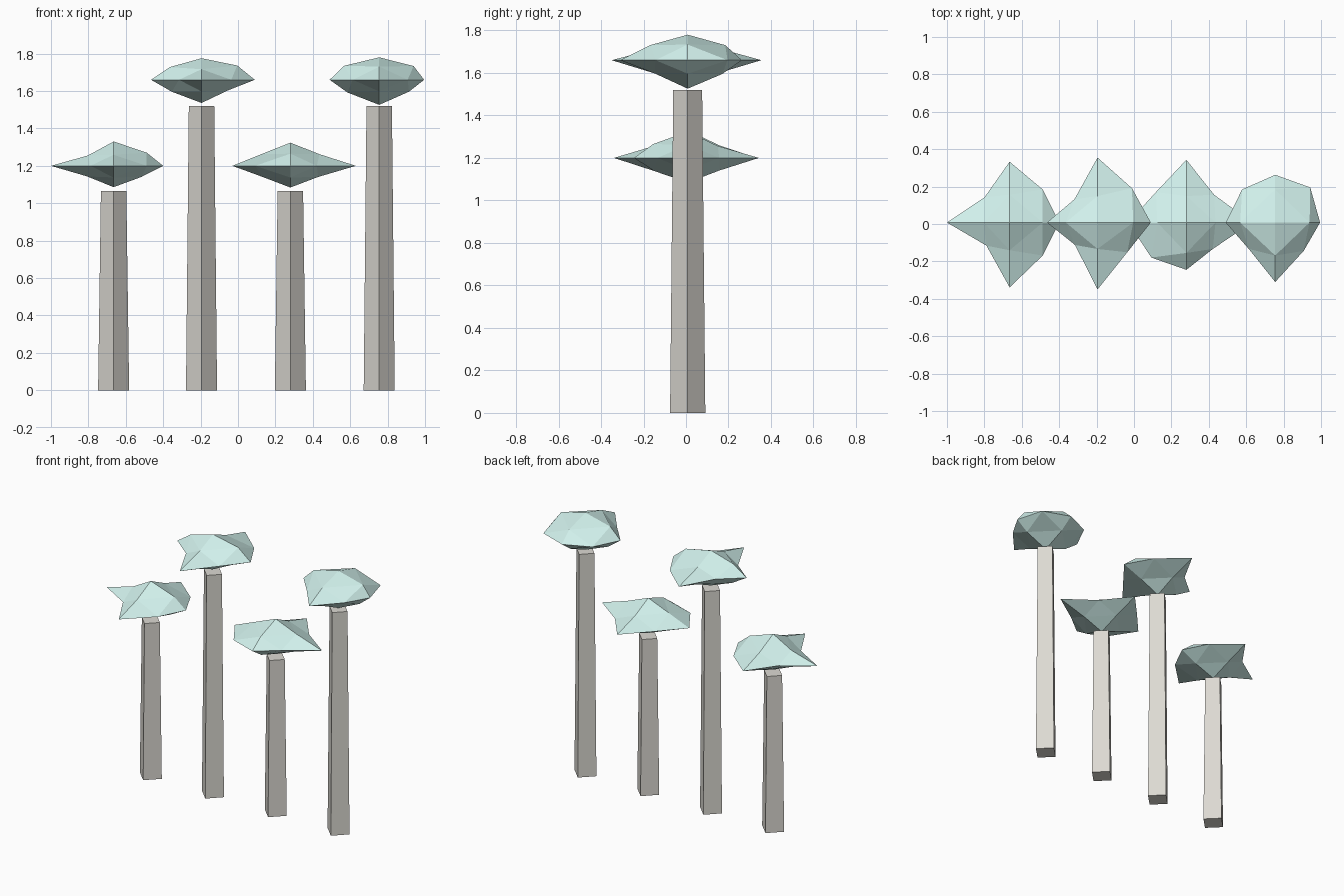
import bpy, bmesh
from mathutils import Vector
from itertools import product

if "Cube" in bpy.data.objects:
    bpy.data.objects.remove(bpy.data.objects["Cube"])

CY = 0.008       # shared y position of the row
SQUASH = 0.4     # vertical flattening of the crowns


def material(name, color):
    m = bpy.data.materials.new(name)
    m.diffuse_color = color
    m.use_nodes = True
    m.node_tree.nodes["Principled BSDF"].inputs["Base Color"].default_value = m.diffuse_color
    return m


BARK = material("bark", (0.72, 0.70, 0.65, 1))
LEAF = material("leaf", (0.64, 0.88, 0.84, 1))


def add_object(name, bm, loc, mat):
    bmesh.ops.recalc_face_normals(bm, faces=bm.faces)
    me = bpy.data.meshes.new(name)
    bm.to_mesh(me)
    bm.free()
    me.materials.append(mat)
    ob = bpy.data.objects.new(name, me)
    ob.location = loc
    bpy.context.collection.objects.link(ob)


def trunk(name, x, height):
    # tapered four-sided post, corners on the axes
    bm = bmesh.new()
    rings = [[bm.verts.new((r * a, r * b, z)) for a, b in ((1, 0), (0, 1), (-1, 0), (0, -1))]
             for r, z in ((0.083, 0), (0.068, height))]
    for i in range(4):
        j = (i + 1) % 4
        bm.faces.new((rings[0][i], rings[0][j], rings[1][j], rings[1][i]))
    bm.faces.new(rings[0][::-1])
    bm.faces.new(rings[1])
    add_object(name, bm, (x, CY, 0), BARK)


# directions: axis tips, equator, upper mids, lower mids
DIRS = [(1, 0, 0), (-1, 0, 0), (0, 1, 0), (0, -1, 0), (0, 0, 1), (0, 0, -1),
        (1, 1, 0), (-1, 1, 0), (-1, -1, 0), (1, -1, 0),
        (1, 0, 1), (-1, 0, 1), (0, 1, 1), (0, -1, 1),
        (1, 0, -1), (-1, 0, -1), (0, 1, -1), (0, -1, -1)]


def crown(name, x, z, radii):
    # once-subdivided octahedron with uneven radii
    bm = bmesh.new()
    v = {}
    for d, r in zip(DIRS, radii):
        p = Vector(d).normalized() * r
        v[d] = bm.verts.new((p.x, p.y, p.z * SQUASH))
    for sx, sy, sz in product((1, -1), repeat=3):
        a, b, c = v[sx, 0, 0], v[0, sy, 0], v[0, 0, sz]
        ab, bc, ca = v[sx, sy, 0], v[0, sy, sz], v[sx, 0, sz]
        for f in ((a, ab, ca), (ab, b, bc), (ca, bc, c), (ab, bc, ca)):
            bm.faces.new(f)
    add_object(name, bm, (x, CY, z), LEAF)


LOW, HIGH = (1.065, 1.20), (1.52, 1.66)   # trunk height, crown centre
TREES = [
    (-0.665, LOW, (.265, .335, .325, .347, .325, .285, .25, .19, .175, .25,
                   .25, .195, .21, .21, .21, .20, .21, .22)),
    (-0.195, HIGH, (.285, .27, .347, .358, .288, .31, .26, .175, .17, .225,
                    .27, .24, .20, .20, .20, .225, .21, .22)),
    (0.28, LOW, (.35, .31, .335, .253, .31, .29, .21, .23, .265, .20,
                 .22, .22, .20, .23, .21, .21, .21, .22)),
    (0.755, HIGH, (.24, .265, .255, .318, .30, .335, .265, .25, .20, .215,
                   .26, .265, .25, .25, .225, .24, .23, .22)),
]
for i, (x, (h, z), radii) in enumerate(TREES, 1):
    trunk(f"trunk_{i}", x, h)
    crown(f"crown_{i}", x, z, radii)
